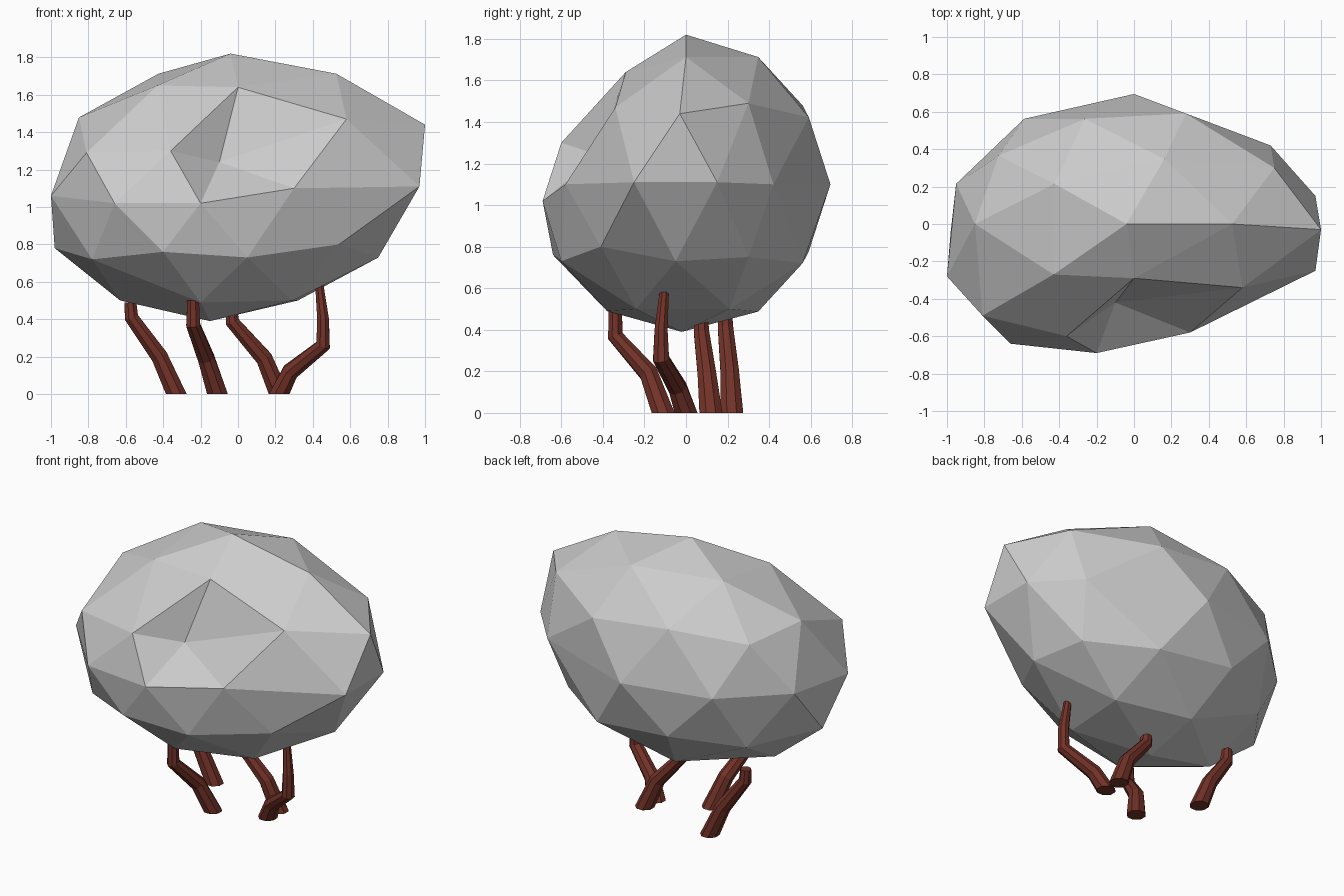
import bpy
import bmesh
import math
from mathutils import Vector

old = bpy.data.objects.get("Cube")
if old:
    bpy.data.objects.remove(old, do_unlink=True)


def make_material(name, rgb):
    mat = bpy.data.materials.new(name)
    mat.use_nodes = True
    color = (*rgb, 1.0)
    mat.diffuse_color = color
    mat.node_tree.nodes["Principled BSDF"].inputs["Base Color"].default_value = color
    return mat


def make_object(name, bm, mat):
    bmesh.ops.recalc_face_normals(bm, faces=bm.faces)
    mesh = bpy.data.meshes.new(name)
    bm.to_mesh(mesh)
    bm.free()
    mesh.materials.append(mat)
    obj = bpy.data.objects.new(name, mesh)
    bpy.context.collection.objects.link(obj)
    return obj


grey = make_material("pale_grey", (0.6, 0.6, 0.6))
brown = make_material("red_brown", (0.17, 0.032, 0.021))


# Faceted body: a stretched icosphere with some corners pulled to new places
def build_body():
    bm = bmesh.new()
    bmesh.ops.create_icosphere(bm, subdivisions=2, radius=1.0)
    for v in bm.verts:
        v.co = Vector((v.co.x, v.co.y * 0.695, v.co.z * 0.72 + 1.1))

    pulled_corners = [
        # crown
        (-0.04, 0, 1.82), (0, -0.29, 1.64), (-0.43, -0.27, 1.65),
        # right and left ends
        (1, -0.03, 1.44), (0.75, 0.3, 1.49), (0.73, 0.42, 1.1),
        (0.97, 0.15, 1.11), (0.97, -0.25, 1.11), (0.75, -0.05, 0.73),
        (-0.81, -0.49, 1.29), (-1, -0.28, 1.06), (-0.98, -0.04, 0.78),
        # front rim around the dent
        (0.58, -0.34, 1.47), (-0.36, -0.6, 1.3),
        (0.3, -0.58, 1.1), (-0.2, -0.69, 1.02), (-0.66, -0.64, 1.02),
        # lower front and underside
        (0.54, -0.41, 0.8), (0.05, -0.6, 0.73), (-0.4, -0.64, 0.76),
        (-0.78, -0.42, 0.72), (0.29, -0.24, 0.5), (-0.2, -0.38, 0.49),
        (-0.63, -0.04, 0.5), (0.32, 0.21, 0.5), (0.66, 0.3, 0.75),
        (-0.15, -0.02, 0.39),
        # dent, placed after its rim is taken
        (-0.1, -0.42, 1.24),
    ]
    free = list(bm.verts)
    for corner in map(Vector, pulled_corners):
        nearest = min(free, key=lambda v: (v.co - corner).length)
        free.remove(nearest)
        nearest.co = corner
    return make_object("body", bm, grey)


# Legs: tapering eight-sided tubes along bent paths, flat at the ground
def build_leg(name, path, radii, sides=8):
    bm = bmesh.new()
    points = [Vector(p) for p in path]
    rings = []
    for i, (point, radius) in enumerate(zip(points, radii)):
        before = points[max(i - 1, 0)]
        after = points[min(i + 1, len(points) - 1)]
        incoming = (point - before).normalized()
        outgoing = (after - point).normalized()
        axis = Vector((0, 0, 1)) if i == 0 else incoming + outgoing
        turn = Vector((0, 0, 1)).rotation_difference(axis)
        ring = []
        for k in range(sides):
            a = math.tau * (k + 0.5) / sides
            offset = turn @ Vector((math.cos(a), math.sin(a), 0))
            ring.append(bm.verts.new(point + offset * radius))
        rings.append(ring)
    for low, high in zip(rings, rings[1:]):
        for k in range(sides):
            n = (k + 1) % sides
            bm.faces.new((low[k], low[n], high[n], high[k]))
    bm.faces.new(rings[0])
    bm.faces.new(rings[-1])
    return make_object(name, bm, brown)


build_body()

taper = (0.06, 0.048, 0.04, 0.034)
build_leg("back_right_leg",
          [(-0.33, 0.22, 0), (-0.42, 0.21, 0.2), (-0.57, 0.19, 0.41), (-0.575, 0.19, 0.49)], taper)
build_leg("front_right_leg",
          [(-0.11, -0.11, 0), (-0.17, -0.18, 0.19), (-0.24, -0.34, 0.37), (-0.24, -0.34, 0.5)], taper)
build_leg("back_left_leg",
          [(0.22, 0.12, 0), (0.14, 0.1, 0.19), (-0.03, 0.075, 0.385), (-0.035, 0.075, 0.45)], taper)
build_leg("front_left_leg",
          [(0.22, 0.0, 0), (0.28, -0.04, 0.12), (0.455, -0.12, 0.26),
           (0.455, -0.12, 0.4), (0.435, -0.105, 0.58)],
          (0.06, 0.048, 0.042, 0.034, 0.024))
